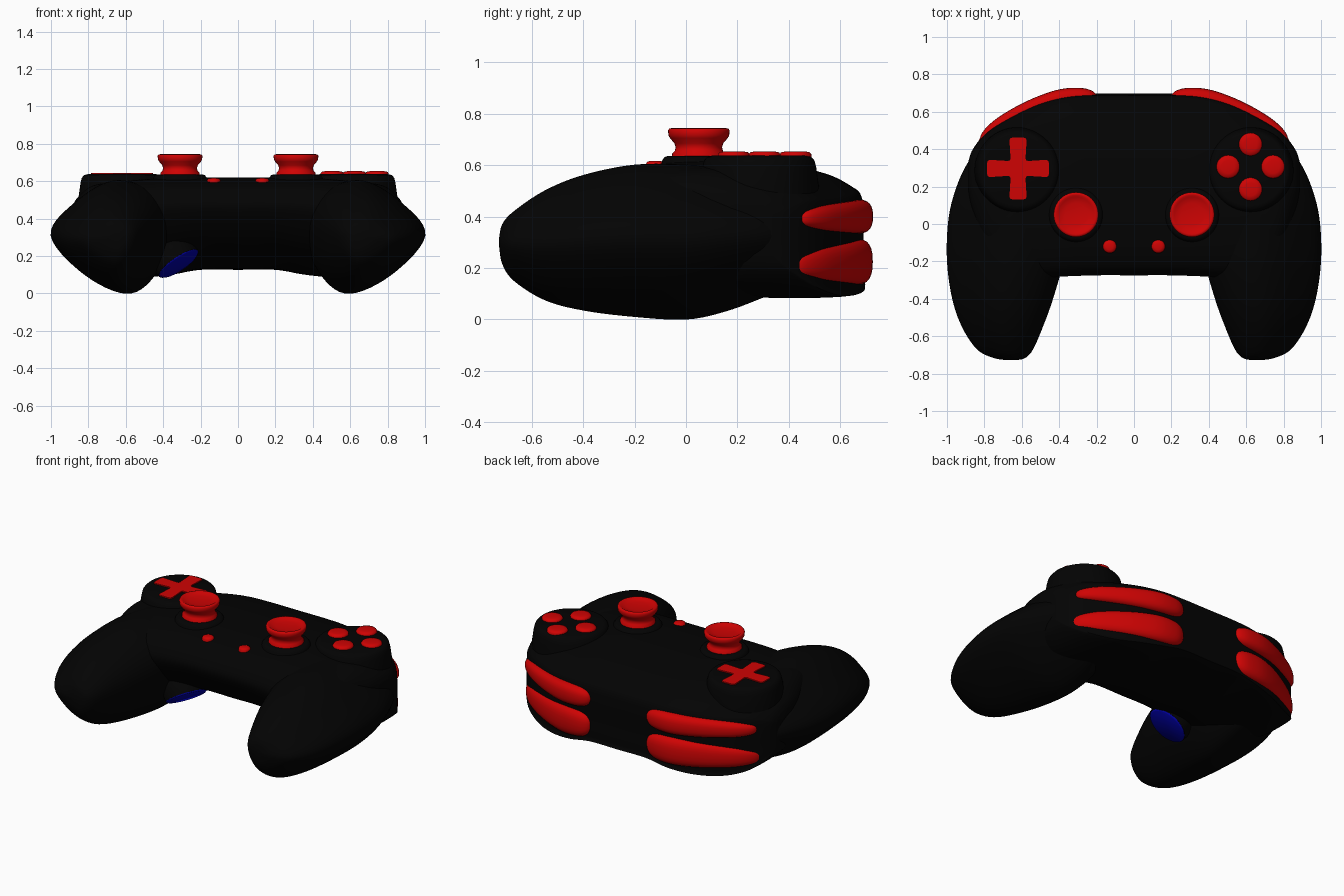
import bpy, bmesh, math
from mathutils import Vector

if "Cube" in bpy.data.objects:
    bpy.data.objects.remove(bpy.data.objects["Cube"])


def material(name, rgb):
    m = bpy.data.materials.new(name)
    m.diffuse_color = (*rgb, 1)
    m.use_nodes = True
    m.node_tree.nodes["Principled BSDF"].inputs["Base Color"].default_value = m.diffuse_color
    return m


BLACK = material("black_plastic", (0.001, 0.001, 0.001))
RED = material("red_plastic", (0.62, 0.001, 0.001))
BLUE = material("blue_plastic", (0.0, 0.0, 0.4))


def spline(pts, n, closed=False):
    """Catmull-Rom samples through tuples of any dimension."""
    out, c = [], len(pts)
    for i in range(c if closed else c - 1):
        ids = [i - 1, i, i + 1, i + 2]
        ids = [k % c if closed else min(max(k, 0), c - 1) for k in ids]
        a, b, d, e = (pts[k] for k in ids)
        for j in range(n):
            t = j / n
            out.append(tuple(0.5 * (2 * q + (r - p) * t + (2 * p - 5 * q + 4 * r - s) * t * t
                                    + (3 * q - p - 3 * r + s) * t ** 3)
                             for p, q, r, s in zip(a, b, d, e)))
    if not closed:
        out.append(tuple(pts[-1]))
    return out


def finish(name, bm, mat, angle=40):
    bmesh.ops.recalc_face_normals(bm, faces=bm.faces)
    me = bpy.data.meshes.new(name)
    bm.to_mesh(me)
    bm.free()
    me.materials.append(mat)
    ob = bpy.data.objects.new(name, me)
    bpy.context.collection.objects.link(ob)
    bpy.ops.object.select_all(action='DESELECT')
    ob.select_set(True)
    bpy.context.view_layer.objects.active = ob
    bpy.ops.object.shade_smooth_by_angle(angle=math.radians(angle))
    return ob


def loft(name, rings, mat):
    bm = bmesh.new()
    vs = [[bm.verts.new(p) for p in r] for r in rings]
    n = len(vs[0])
    for a, b in zip(vs, vs[1:]):
        for i in range(n):
            bm.faces.new((a[i], a[(i + 1) % n], b[(i + 1) % n], b[i]))
    bm.faces.new(vs[0])
    bm.faces.new(vs[-1])
    return finish(name, bm, mat, 60)


def lathe(name, profile, loc, mat, n=40):
    rings = [[(loc[0] + r * math.cos(2 * math.pi * i / n),
               loc[1] + r * math.sin(2 * math.pi * i / n), z) for i in range(n)]
             for r, z in profile]
    return loft(name, rings, mat)


# Central shell: side profile (s along y, v along z) swept across x
half = [(0, -.27, .69, .13, .62), (.2, -.27, .69, .13, .62), (.35, -.275, .685, .105, .62),
        (.5, -.28, .65, .09, .61), (.65, -.25, .58, .09, .595), (.78, -.15, .495, .125, .575),
        (.86, .05, .4, .19, .51), (.885, .17, .335, .25, .46)]
stations = [(-h[0], *h[1:]) for h in reversed(half[1:])] + half
side = spline([(0, .66), (.01, .8), (.06, .9), (.18, .97), (.38, 1), (.65, .97), (.85, .89),
               (.96, .78), (.99, .72), (1, .6), (1, .3), (1, .06), (.97, 0), (.6, 0),
               (.37, .07), (.2, .22), (.08, .42)], 5, True)
loft("central_shell", [[(x, yf + s * (yb - yf), zb + v * (zt - zb)) for s, v in side]
                       for x, yf, yb, zb, zt in spline(stations, 5)], BLACK)

# Grips: rounded diamond section swept along y (y, inner x, outer x, bottom, top)
section = spline([(1, .51), (.79, .81), (.47, 1), (.15, .91), (0, .65), (.08, .25),
                  (.33, 0), (.7, .15)], 7, True)
grip = spline([(-.727, .62, .69, .28, .32), (-.715, .58, .755, .215, .37),
               (-.67, .54, .84, .15, .42), (-.55, .488, .92, .075, .5),
               (-.4, .434, .972, .035, .56), (-.2, .38, 1, .01, .6), (0, .36, .995, 0, .6),
               (.15, .36, .965, .03, .585), (.3, .4, .905, .085, .545), (.42, .5, .82, .14, .49)], 5)

# Trigger path along the rear edge (x, y, thickness, height factor)
path = spline([(.2, .665, .02, .25), (.225, .667, .045, .7), (.28, .667, .06, .95),
               (.38, .665, .058, 1), (.5, .63, .055, .95), (.62, .575, .053, .85),
               (.72, .515, .05, .72), (.785, .463, .038, .5), (.805, .435, .012, .18)], 5)


def trigger(name, sgn, z_path, h, drop, stretch):
    rings = []
    for i, (x, y, t, k) in enumerate(path):
        a, b = path[max(i - 1, 0)], path[min(i + 1, len(path) - 1)]
        d = Vector((b[0] - a[0], b[1] - a[1])).normalized()
        nx, ny = -d.y, d.x
        f = i / len(path)
        z = z_path - drop * f
        x, y = x + stretch * .4 * f ** 3, y - stretch * f ** 3
        ring = []
        for j in range(24):
            w = 2 * math.pi * j / 24
            c, s = math.cos(w), math.sin(w)
            o = t * math.copysign(abs(c) ** .7, c)
            ring.append((sgn * (x + nx * o), y + ny * o,
                         z + h * k * math.copysign(abs(s) ** .8, s)))
        rings.append(ring)
    loft(name, rings, RED)


for side_name, sgn in (("left", -1), ("right", 1)):
    loft(side_name + "_grip", [[(sgn * (xi + u * (xo - xi)), y, zb + v * (zt - zb))
                                for u, v in section] for y, xi, xo, zb, zt in grip], BLACK)
    trigger(side_name + "_upper_trigger", sgn, .405, .066, .015, .01)
    trigger(side_name + "_lower_trigger", sgn, .232, .088, .025, .05)
    # Raised round pad under the d-pad or face buttons
    lathe(side_name + "_button_pad", [(.235, .42), (.232, .52), (.222, .59),
                                      (.215, .618), (.203, .632), (.185, .637)],
          (sgn * .62, .285), BLACK, 56)
    # Stick collar and dished thumbstick
    lathe(side_name + "_stick_collar", [(.165, .5), (.15, .59), (.142, .62), (.133, .632),
                                        (.12, .636)], (sgn * .31, .05), BLACK)
    lathe(side_name + "_thumbstick",
          [(.105, .6), (.104, .645), (.094, .655), (.09, .67), (.095, .685), (.112, .705),
           (.118, .715), (.12, .735), (.115, .743), (.105, .744), (.095, .737), (.06, .731),
           (.01, .729)], (sgn * .31, .05), RED)
    lathe(side_name + "_menu_button", [(.036, .57), (.036, .605), (.031, .613), (.018, .617)],
          (sgn * .13, -.12), RED, 28)

# Four face buttons
for i, (dx, dy) in enumerate(((0, .12), (.12, 0), (0, -.12), (-.12, 0))):
    lathe(f"face_button_{i + 1}", [(.062, .6), (.062, .642), (.056, .65), (.035, .654)],
          (.623 + dx, .306 + dy), RED, 32)

# Cross-shaped direction pad with slightly flared arms
bm = bmesh.new()
cross = []
for i in range(4):
    a = math.pi / 2 * i
    for px, py in ((.055, -.04), (.15, -.046), (.161, -.042), (.165, -.03),
                   (.165, .03), (.161, .042), (.15, .046), (.055, .04), (.043, .043)):
        cross.append((-.62 + px * math.cos(a) - py * math.sin(a),
                      .297 + px * math.sin(a) + py * math.cos(a), .6))
face = bm.faces.new([bm.verts.new(p) for p in cross])
top = bmesh.ops.extrude_face_region(bm, geom=[face])
verts = [v for v in top["geom"] if isinstance(v, bmesh.types.BMVert)]
bmesh.ops.translate(bm, vec=(0, 0, .044), verts=verts)
finish("direction_pad", bm, RED)

# Tilted blue disc in a dark housing, under the left grip joint
turn = Vector((.54, -.28, -.8)).to_track_quat('Z', 'Y')
for name, prof, mat in (("disc_housing", [(.09, -.13), (.12, -.09), (.129, -.04), (.126, 0)], BLACK),
                        ("blue_disc", [(.124, -.01), (.124, .002), (.115, .008)], BLUE)):
    ob = lathe(name, prof, (0, 0), mat)
    ob.rotation_mode = 'QUATERNION'
    ob.rotation_quaternion = turn
    ob.location = (-.318, -.075, .16)
